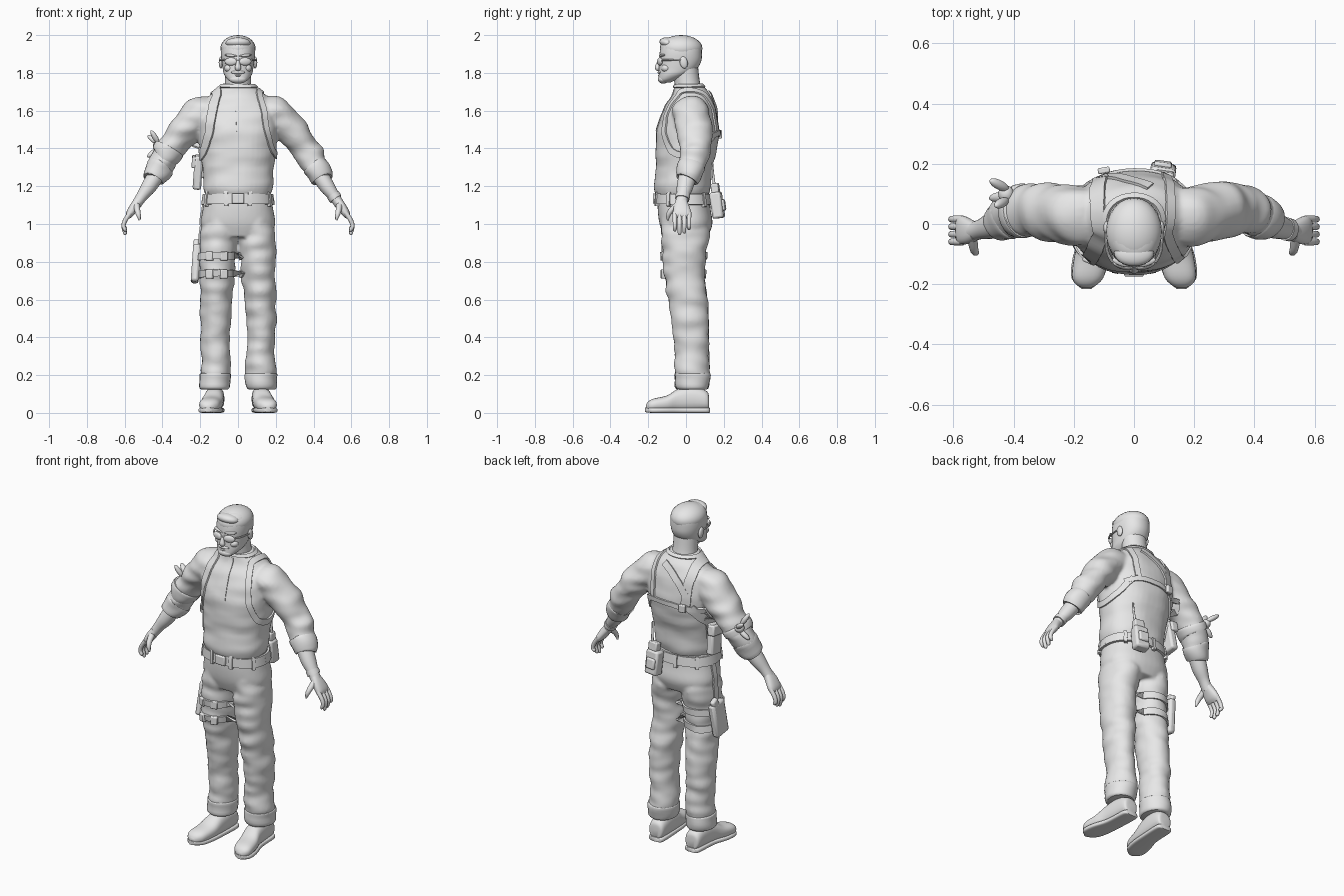
import bpy, bmesh, math
from mathutils import Vector, Euler, Matrix, noise
from mathutils.bvhtree import BVHTree

if "Cube" in bpy.data.objects:
    bpy.data.objects.remove(bpy.data.objects["Cube"])

grey = bpy.data.materials.new("plain grey")
grey.use_nodes = True
grey.diffuse_color = (0.8, 0.8, 0.8, 1)
grey.node_tree.nodes["Principled BSDF"].inputs["Base Color"].default_value = grey.diffuse_color
made = []


def finish(name, bm, bevel=0, blend=False):
    """Turn a bmesh into an object, optionally bevelled or fused into one skin."""
    bmesh.ops.recalc_face_normals(bm, faces=bm.faces)
    mesh = bpy.data.meshes.new(name)
    bm.to_mesh(mesh)
    bm.free()
    mesh.materials.append(grey)
    ob = bpy.data.objects.new(name, mesh)
    bpy.context.collection.objects.link(ob)
    made.append(ob)
    if bevel:
        mod = ob.modifiers.new("soft edges", "BEVEL")
        mod.width, mod.segments = bevel, 2
    if blend:
        mod = ob.modifiers.new("fuse", "REMESH")
        mod.mode, mod.voxel_size, mod.use_smooth_shade = "VOXEL", 0.009, True
        mod = ob.modifiers.new("relax", "SMOOTH")
        mod.factor, mod.iterations = 0.5, 4
    return ob


def spline(keys, n):
    """Smooth curve through rows of numbers."""
    out = []
    for i in range(len(keys) - 1):
        a, b, c, d = (keys[max(i - 1, 0)], keys[i], keys[i + 1], keys[min(i + 2, len(keys) - 1)])
        for s in range(n):
            t = s / n
            out.append([q + (r - p) * t / 2 + (p - 2.5 * q + 2 * r - w / 2) * t * t
                        + (1.5 * (q - r) + (w - p) / 2) * t ** 3 for p, q, r, w in zip(a, b, c, d)])
    return out + [list(keys[-1])]


def loft(bm, keys, side=1, sides=24, n=4, power=2, axis=None, ref=(0, 1, 0), folds=0):
    """Skin rings given as x, y, z, radius, second radius; side=-1 mirrors in x."""
    rows = spline([(k[0] * side, *k[1:4], k[-1]) for k in keys], n)
    centres = [Vector(r[:3]) for r in rows]
    rings = []
    for i, row in enumerate(rows):
        t = Vector(axis) if axis else centres[min(i + 1, len(rows) - 1)] - centres[max(i - 1, 0)]
        t.normalize()
        u = Vector(ref).cross(t).normalized()
        v = t.cross(u)
        ring = []
        for k in range(sides):
            a = math.tau * k / sides
            c, s = (math.copysign(abs(f) ** (2 / power), f) for f in (math.cos(a), math.sin(a)))
            d = u * c * max(row[3], 0.001) + v * s * max(row[4], 0.001)
            p = centres[i] + d
            p += d.normalized() * folds * noise.noise(Vector((p.x * 8, p.y * 8, p.z * 18)))
            ring.append(bm.verts.new(p))
        rings.append(ring)
    for a, b in zip(rings, rings[1:]):
        for k in range(sides):
            j = (k + 1) % sides
            bm.faces.new((a[k], a[j], b[j], b[k]))
    bm.faces.new(rings[0])
    bm.faces.new(rings[-1])


def tube(name, keys, side=1, **kw):
    bm = bmesh.new()
    loft(bm, keys, side, **kw)
    return finish(name, bm)


def flat(rows):
    """Horizontal rings on the centre line: z, y, x radius, y radius."""
    return [(0, y, z, rx, ry) for z, y, rx, ry in rows]


def box(name, loc, size, rot=(0, 0, 0), bevel=0.008):
    bm = bmesh.new()
    m = Matrix.LocRotScale(Vector(loc), Euler([math.radians(r) for r in rot]), Vector(size))
    bmesh.ops.create_cube(bm, size=1, matrix=m)
    return finish(name, bm, bevel)


def ball(name, loc, size, rot=(0, 0, 0)):
    bm = bmesh.new()
    m = Matrix.LocRotScale(Vector(loc), Euler([math.radians(r) for r in rot]), Vector(size))
    bmesh.ops.create_uvsphere(bm, u_segments=24, v_segments=14, radius=1, matrix=m)
    return finish(name, bm)


def surface(ob):
    bpy.context.view_layer.update()
    return BVHTree.FromObject(ob, bpy.context.evaluated_depsgraph_get())


def strap(name, skin, path, width=0.03, thick=0.01, n=8):
    """Ribbon laid over a surface along a path."""
    hits = [skin.find_nearest(Vector(p))[:2] for p in spline(path, n)]
    bm = bmesh.new()
    last = None
    for i, (co, nor) in enumerate(hits):
        t = hits[min(i + 1, len(hits) - 1)][0] - hits[max(i - 1, 0)][0]
        across = t.cross(nor).normalized() * width / 2
        l, r = (skin.find_nearest(co + across * s + nor * 0.005)[0] for s in (-1, 1))
        ring = [bm.verts.new(p) for p in (l - nor * thick, r - nor * thick, r + nor * thick, l + nor * thick)]
        if last:
            for k in range(4):
                j = (k + 1) % 4
                bm.faces.new((last[k], last[j], ring[j], ring[k]))
        else:
            bm.faces.new(ring)
        last = ring
    bm.faces.new(last)
    return finish(name, bm)


def hoop(x, y, z, rx, ry, count=16):
    return [(x + rx * math.cos(math.tau * k / count), y + ry * math.sin(math.tau * k / count), z)
            for k in range(count + 1)]


UP = (0, 0, 1)
SIDES = (("left", 1), ("right", -1))

# Shirt: torso and sleeves fused together
bm = bmesh.new()
loft(bm, flat([(1.15, -.02, .172, .137), (1.2, -.018, .186, .15), (1.28, -.012, .187, .147),
               (1.38, 0, .198, .16), (1.48, .008, .21, .166), (1.56, .015, .213, .152),
               (1.63, .025, .19, .13), (1.68, .03, .15, .1), (1.72, .02, .1, .08), (1.74, .01, .08, .068)]),
     sides=40, axis=UP, power=2.25, folds=.007)
for _, s in SIDES:
    loft(bm, [(.13, .03, 1.61, .07, .09), (.2, .03, 1.575, .098, .1), (.3, .045, 1.475, .081, .092),
              (.345, .048, 1.41, .075, .086), (.385, .04, 1.35, .073, .078), (.44, .012, 1.255, .058, .062)],
         s, n=8, folds=.014)
shirt = finish("shirt", bm, blend=True)

# Trousers: seat and both legs fused together
bm = bmesh.new()
loft(bm, flat([(1.17, -.015, .172, .135), (1.08, -.01, .186, .14), (1, 0, .197, .14), (.93, 0, .17, .115)]),
     sides=40, axis=UP, power=2.3)
for _, s in SIDES:
    loft(bm, [(.09, -.01, 1.06, .08, .115), (.1, -.003, .95, .098, .128), (.104, -.01, .85, .097, .118),
              (.11, -.008, .72, .091, .107), (.117, .01, .6, .085, .105), (.12, .022, .5, .08, .099),
              (.122, .028, .4, .077, .094), (.118, .032, .3, .077, .09), (.12, .034, .21, .08, .09),
              (.122, .034, .13, .072, .084)], s, sides=32, n=7, axis=UP, folds=.012)
trousers = finish("trousers", bm, blend=True)

for word, s in SIDES:
    # Trouser cuff, shoe and sole
    tube(word + "_trouser_cuff", [(.122, .034, .21, .077, .088), (.122, .034, .2, .085, .094),
                                  (.124, .033, .14, .079, .09), (.124, .033, .125, .07, .08)], s, axis=UP, folds=.008)
    tube(word + "_shoe", [(.12, .122, .05, .025, .03), (.12, .11, .065, .045, .05), (.122, .04, .075, .05, .065),
                          (.128, -.04, .068, .052, .06), (.14, -.1, .05, .057, .042), (.152, -.17, .042, .054, .034),
                          (.157, -.2, .036, .036, .024), (.158, -.213, .03, .012, .01)], s,
         axis=(0, -1, 0), ref=UP, power=2.4)
    tube(word + "_shoe_sole", [(.12, .126, .014, .03, .013), (.12, .105, .014, .048, .014), (.126, -.02, .014, .05, .014),
                               (.143, -.11, .014, .06, .014), (.155, -.18, .014, .052, .014),
                               (.158, -.216, .016, .015, .012)], s, axis=(0, -1, 0), ref=UP, power=4)
    # Rolled sleeve, forearm and hand
    tube(word + "_rolled_sleeve", [(.405, .028, 1.31, .062, .068), (.41, .026, 1.303, .07, .075),
                                   (.445, .01, 1.247, .061, .064), (.45, .007, 1.238, .05, .054)], s, folds=.01)
    tube(word + "_forearm", [(.42, .015, 1.28, .045, .048), (.47, -.005, 1.2, .041, .044),
                             (.51, -.018, 1.145, .03, .033), (.54, -.026, 1.1, .026, .032)], s)
    tube(word + "_palm", [(.525, -.024, 1.125, .024, .03), (.55, -.024, 1.09, .024, .042),
                          (.572, -.02, 1.055, .021, .048), (.583, -.02, 1.035, .012, .042)], s, power=2.4)
    for k, (finger, tip) in enumerate((("index", .96), ("middle", .942), ("ring", .95), ("little", .968))):
        y = -.059 + .025 * k
        tube(f"{word}_{finger}_finger", [(.57, y, 1.06, .013), (.597, y, 1.02, .012), (.606, y, .99, .011),
                                         (.598, y, tip + .01, .01), (.595, y, tip, .004)], s, sides=10)
    tube(word + "_thumb", [(.538, -.04, 1.105, .018), (.532, -.08, 1.07, .015), (.526, -.094, 1.045, .012),
                           (.52, -.096, 1.02, .005)], s, sides=10)
    # Ear and spectacles
    ball(word + "_ear", (s * .091, -.012, 1.855), (.011, .021, .032), (12, 0, 0))
    ball(word + "_spectacle_lens", (s * .038, -.138, 1.86), (.034, .012, .021), (0, 0, s * 16))
    tube(word + "_spectacle_arm", [(.07, -.128, 1.868, .005), (.089, -.09, 1.868, .005), (.096, -.01, 1.866, .004)],
         s, sides=8, ref=UP)
    ball(word + "_eyebrow", (s * .037, -.127, 1.892), (.036, .014, .008), (0, s * -5, s * 16))
    ball(word + "_cheek", (s * .045, -.105, 1.825), (.028, .026, .022))

# Neck, head and face
tube("neck", [(0, .03, 1.66, .085, .075), (0, .008, 1.74, .07, .068), (0, -.005, 1.84, .07, .068)], axis=UP)
tube("head", flat([(1.748, -.11, .028, .024), (1.762, -.099, .052, .046), (1.79, -.066, .073, .078),
                   (1.82, -.043, .08, .1), (1.86, -.031, .086, .111), (1.9, -.028, .09, .112), (1.94, -.027, .087, .107),
                   (1.97, -.03, .073, .09), (1.988, -.03, .046, .06), (1.994, -.03, .01, .01)]),
     sides=36, axis=UP, power=2.2)
tube("nose", [(0, -.132, 1.88, .009), (0, -.147, 1.845, .012), (0, -.15, 1.825, .017, .014), (0, -.138, 1.814, .008)], sides=16)
ball("moustache", (0, -.137, 1.803), (.037, .013, .01))
ball("lower_lip", (0, -.138, 1.786), (.02, .01, .006))
ball("chin_beard", (0, -.121, 1.766), (.046, .028, .023))
ball("hair", (0, -.026, 1.93), (.093, .113, .07))
ball("hair_fringe", (0, -.095, 1.958), (.066, .046, .028), (-14, 0, 0))
box("spectacle_bridge", (0, -.146, 1.868), (.03, .008, .008), bevel=.003)

# Collar and buttoned placket
skin = surface(shirt)
strap("collar", skin, hoop(0, .01, 1.735, .1, .085), .022, .009, 3)
strap("placket", skin, [(0, -.1, 1.72), (.004, -.15, 1.62), (.012, -.2, 1.5)], .032, .004)

# Shoulder harness
for word, s in SIDES:
    w = .034 if s > 0 else .055
    strap(word + "_shoulder_loop", skin,
          [(s * x, y, z) for x, y, z in ((.13, .22, 1.49), (.135, .2, 1.6), (.14, .12, 1.71), (.145, .03, 1.74),
           (.14, -.08, 1.71), (.165, -.15, 1.6), (.19, -.16, 1.49), (.215, -.1, 1.39), (.225, 0, 1.36),
           (.21, .12, 1.4), (.16, .2, 1.47))], w, .009)
strap("back_cross_strap", skin, [(.2, .15, 1.45), (.1, .22, 1.475), (-.1, .22, 1.475), (-.2, .15, 1.45)], .028, .009)
strap("back_yoke_strap", skin, [(.06, .15, 1.71), (-.04, .2, 1.65), (-.13, .22, 1.55)], .04, .009)
strap("holster_hanger", skin, [(-.2, .12, 1.46), (-.22, .08, 1.38), (-.24, .04, 1.24)], .04, .009)
box("underarm_holster", (-.212, .035, 1.275), (.045, .09, .18), (8, 4, 0), .012)
box("underarm_holster_flap", (-.222, .035, 1.33), (.045, .1, .06), (8, 4, 0))
box("back_strap_buckle", (-.1, .178, 1.475), (.04, .02, .045), (0, 0, 10), .005)

# Belt, loops and buckle
legs = surface(trousers)
strap("belt", legs, hoop(0, -.012, 1.135, .22, .19), .055, .013, 3)
for x, y in ((.07, -.2), (-.07, -.2), (.18, -.1), (-.18, -.1), (.16, .12), (-.16, .12), (-.03, .2)):
    strap("belt_loop", legs, [(x, y, 1.175), (x, y, 1.095)], .02, .019, 3)
box("belt_buckle", (0, -.166, 1.135), (.065, .018, .055), bevel=.006)

# Radio on the back of the belt
box("radio_pouch", (.095, .165, 1.1), (.085, .06, .14), (8, 0, -8), .012)
box("radio_flap", (.095, .19, 1.1), (.06, .035, .06), (8, 0, -8))
box("radio_top", (.1, .155, 1.19), (.06, .04, .05), (8, 0, -8), .006)
tube("radio_antenna", [(.118, .15, 1.2, .008), (.122, .143, 1.27, .006), (.124, .14, 1.325, .004)], sides=10)

# Thigh holster with its straps
for word, z in (("upper", .83), ("lower", .735)):
    strap(word + "_thigh_strap", legs, hoop(-.107, -.01, z, .12, .15), .038, .01, 3)
    for x in (-.15, -.075):
        box(word + "_strap_buckle", (x, -.118, z), (.04, .025, .048), (0, 0, 14 if x > -.1 else -24), .006)
box("thigh_holster", (-.223, .01, .79), (.042, .11, .2), (-8, 4, 0), .014)
box("thigh_holster_grip", (-.222, .045, .885), (.03, .05, .06), (-25, 4, 0), .01)
strap("holster_drop_strap", legs, [(-.22, .01, 1.12), (-.24, .01, 1), (-.24, .01, .86)], .035, .008)

# Knotted band on the right arm, watch on the left wrist
tube("arm_band", [(.36, .046, 1.4, .075, .082), (.364, .045, 1.393, .083, .09), (.382, .04, 1.363, .08, .088),
                  (.386, .04, 1.357, .07, .08)], -1, folds=.006)
ball("band_knot", (-.425, .1, 1.415), (.026, .028, .024))
for dx, dy, dz in ((-.045, .03, .03), (-.03, -.03, .045), (-.045, -.01, -.035)):
    ball("band_tail", (-.425 + dx / 2, .1 + dy, 1.415 + dz), (.042, .016, .014), (0, math.degrees(math.atan2(dz, -dx)), -dy * 900))
tube("watch_band", [(.503, -.016, 1.154, .036, .039), (.518, -.02, 1.132, .035, .038)], n=1)

# Smooth shading with crisp edges
bpy.ops.object.select_all(action="DESELECT")
for ob in made:
    ob.select_set(True)
bpy.context.view_layer.objects.active = shirt
bpy.ops.object.shade_smooth_by_angle(angle=math.radians(40))
